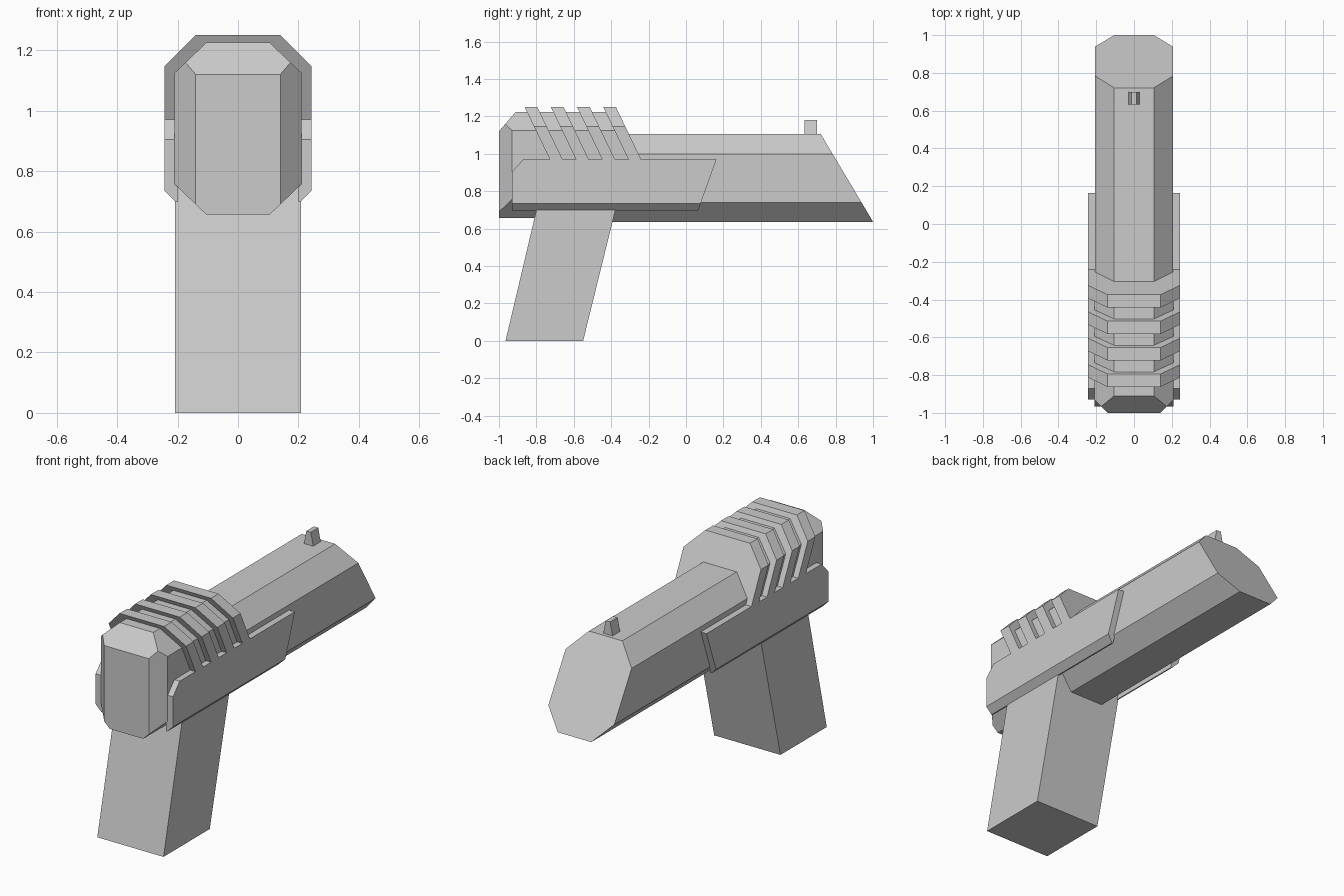
import bpy, bmesh
from mathutils import Vector

if "Cube" in bpy.data.objects:
    bpy.data.objects.remove(bpy.data.objects["Cube"])


def loft(name, a, b, cuts=()):
    """Solid between two matching loops; each cut (point, normal) removes the outer side."""
    bm = bmesh.new()
    va, vb = [bm.verts.new(p) for p in a], [bm.verts.new(p) for p in b]
    bm.faces.new(va)
    bm.faces.new(vb[::-1])
    n = len(va)
    for i in range(n):
        j = (i + 1) % n
        bm.faces.new((va[i], vb[i], vb[j], va[j]))
    for co, no in cuts:
        geom = bm.verts[:] + bm.edges[:] + bm.faces[:]
        res = bmesh.ops.bisect_plane(bm, geom=geom, plane_co=co, plane_no=no, clear_outer=True)
        edges = [e for e in res["geom_cut"] if isinstance(e, bmesh.types.BMEdge)]
        bmesh.ops.contextual_create(bm, geom=edges)
    bmesh.ops.recalc_face_normals(bm, faces=bm.faces[:])
    me = bpy.data.meshes.new(name)
    bm.to_mesh(me)
    bm.free()
    ob = bpy.data.objects.new(name, me)
    bpy.context.collection.objects.link(ob)
    return ob


def along_y(name, section, back, front, cuts=()):
    """Extrude an x-z section; back and front give y as a function of z."""
    return loft(name, [(x, back(z), z) for x, z in section],
                [(x, front(z), z) for x, z in section], cuts)


def along_x(name, profile, x0, x1, cuts=()):
    """Extrude a y-z profile."""
    return loft(name, [(x0, y, z) for y, z in profile],
                [(x1, y, z) for y, z in profile], cuts)


def octagon(w, flat, z0, z1, z2, z3):
    right = [(flat, z0), (w, z1), (w, z2), (flat, z3)]
    return right + [(-x, z) for x, z in reversed(right)]


def rake(z):
    return -0.24 - 0.48 * (z - 0.97)


# barrel with raked muzzle
along_y("barrel", octagon(0.207, 0.105, 0.637, 0.74, 1.0, 1.105),
        lambda z: -0.5, lambda z: 1 - 0.596 * (z - 0.637))

# rear body, chamfered at the back on top and both sides
along_y("rear_body", octagon(0.21, 0.105, 0.656, 0.757, 1.125, 1.225),
        lambda z: -1.0, lambda z: rake(z) - 0.001,
        [((0.14, -1, 1), Vector((1, -1, 0))),
         ((-0.14, -1, 1), Vector((-1, -1, 0))),
         ((0, -1, 1.12), Vector((0, -0.105, 0.09)))])

# slanted grip ridges
arch = [(-0.243, 0.965), (-0.243, 1.147), (-0.14, 1.25),
        (0.14, 1.25), (0.243, 1.147), (0.243, 0.965)]
for i in range(4):
    s = -0.14 * i
    along_y(f"ridge_{i + 1}", arch,
            lambda z: rake(z) + s - 0.068, lambda z: rake(z) + s)

# side plates with chamfered lower edge
plate = [(-0.93, 0.698), (-0.93, 0.905), (-0.87, 0.97), (0.163, 0.97), (0.065, 0.698)]
for side, name in ((1, "right_plate"), (-1, "left_plate")):
    along_x(name, plate, side * 0.2, side * 0.243,
            [((side * 0.243, 0, 0.734), Vector((side, 0, -1)))])

# grip
along_x("grip", [(-0.965, 0), (-0.55, 0), (-0.365, 0.75), (-0.788, 0.75)], -0.208, 0.208)

# front sight
along_y("front_sight", [(-0.03, 1.1), (0.03, 1.1), (0.014, 1.18), (-0.014, 1.18)],
        lambda z: 0.633, lambda z: 0.7)
